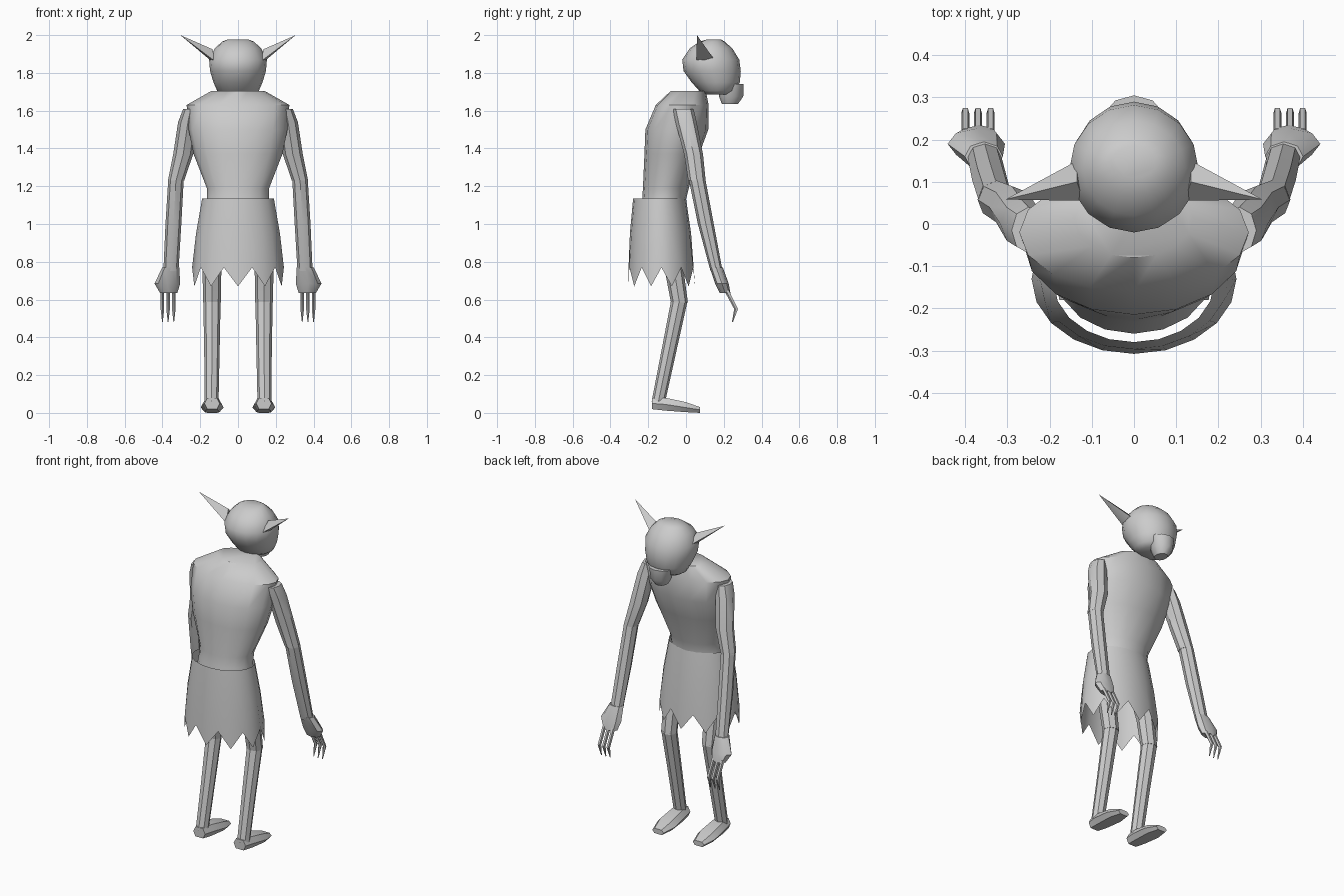
import bpy, bmesh, math

cube = bpy.data.objects.get("Cube")
if cube:
    bpy.data.objects.remove(cube, do_unlink=True)

grey = bpy.data.materials.new("plain grey")
grey.use_nodes = True
COLOUR = (0.6, 0.6, 0.6, 1)
grey.diffuse_color = COLOUR
grey.node_tree.nodes["Principled BSDF"].inputs["Base Color"].default_value = COLOUR


def finish(name, bm, angle=40):
    """Turn a bmesh into a smooth-shaded object with the grey material."""
    bmesh.ops.recalc_face_normals(bm, faces=bm.faces[:])
    mesh = bpy.data.meshes.new(name)
    bm.to_mesh(mesh)
    bm.free()
    mesh.materials.append(grey)
    ob = bpy.data.objects.new(name, mesh)
    bpy.context.collection.objects.link(ob)
    bpy.ops.object.select_all(action='DESELECT')
    ob.select_set(True)
    bpy.context.view_layer.objects.active = ob
    bpy.ops.object.shade_smooth_by_angle(angle=math.radians(angle))
    return ob


def skin(name, loops, caps=True, angle=40):
    """Bridge a series of point loops with quads."""
    bm = bmesh.new()
    rows = [[bm.verts.new(p) for p in loop] for loop in loops]
    n = len(rows[0])
    for a, b in zip(rows, rows[1:]):
        for i in range(n):
            j = (i + 1) % n
            bm.faces.new((a[i], a[j], b[j], b[i]))
    if caps:
        bm.faces.new(rows[0])
        bm.faces.new(rows[-1])
    return finish(name, bm, angle)


def oval(x, y, z, rx, ry, n):
    return [(x + rx * math.sin(2 * math.pi * i / n),
             y - ry * math.cos(2 * math.pi * i / n), z) for i in range(n)]


def body(name, rings, n, caps=True):
    """Rings given as height, rear y, front y, half width."""
    return skin(name, [oval(0, (a + b) / 2, z, w, (b - a) / 2, n)
                       for z, a, b, w in rings], caps)


def limb(name, side, rings, n=8):
    """Rings given as x, y, z, x radius, y radius."""
    return skin(name, [oval(side * x, y, z, rx, ry, n) for x, y, z, rx, ry in rings])


# Head and muzzle
body("head", [(1.685, .10, .23, .08), (1.705, .07, .262, .11), (1.75, .03, .285, .13),
              (1.81, -.013, .29, .148), (1.87, -.02, .282, .153), (1.93, .02, .245, .122),
              (1.965, .07, .205, .085), (1.977, .11, .185, .055)], 16)
body("muzzle", [(1.635, .19, .275, .035), (1.675, .175, .303, .06),
                (1.74, .18, .305, .075)], 10)

# Torso reaching down inside the skirt
body("torso", [(1.0, -.26, .0, .18), (1.13, -.232, .0, .165), (1.19, -.228, .015, .165),
               (1.37, -.22, .07, .235), (1.5, -.215, .118, .262), (1.63, -.16, .12, .272),
               (1.705, -.08, .105, .14)], 16)

# Open skirt with a ragged hem
N = 20
skirt = [oval(0, -.14, 1.135, .19, .14, N), oval(0, -.135, .95, .222, .162, N)]
hem = oval(0, -.13, .72, .243, .178, N)
skirt.append([(x, y, .77 if i % 2 else .67) for i, (x, y, z) in enumerate(hem)])
skin("skirt", skirt, caps=False)

for side, label in ((1, "left"), (-1, "right")):
    # Pointed ear
    base = [(.12, .055, 1.86), (.12, .105, 1.845), (.135, .15, 1.87), (.135, .10, 1.925)]
    bm = bmesh.new()
    ring = [bm.verts.new((side * x, y, z)) for x, y, z in base]
    tip = bm.verts.new((side * .305, .058, 2.0))
    bm.faces.new(ring)
    for i in range(4):
        bm.faces.new((ring[i], ring[(i + 1) % 4], tip))
    finish(label + "_ear", bm)

    # Arm in two pieces
    limb(label + "_upper_arm", side, [(.25, -.015, 1.61, .04, .055), (.265, 0, 1.54, .052, .056),
                                      (.29, .04, 1.37, .053, .05), (.328, .058, 1.23, .043, .046)])
    limb(label + "_forearm", side, [(.328, .058, 1.24, .041, .044), (.342, .105, 1.0, .042, .042),
                                    (.355, .162, .75, .04, .032)])

    # Hand and bent fingers
    limb(label + "_hand", side, [(.356, .16, .77, .045, .035), (.374, .19, .685, .068, .036),
                                 (.367, .207, .635, .046, .028)])
    for k, fx in enumerate((.34, .37, .40)):
        limb(f"{label}_finger_{k + 1}", side, [(fx, .215, .65, .01, .014), (fx, .266, .55, .01, .011),
                                               (fx, .246, .48, .002, .003)], 5)

    # Leg in two pieces
    limb(label + "_thigh", side, [(.125, -.12, 1.02, .06, .06), (.138, -.065, .77, .05, .05),
                                  (.138, -.035, .585, .047, .045)])
    limb(label + "_shin", side, [(.138, -.035, .595, .046, .044), (.138, -.088, .34, .041, .04),
                                 (.14, -.146, .06, .037, .036)])

    # Foot: hexagonal sections from heel to toe
    sections = []
    for y, w, low, mid, high in ((-.18, .04, .02, .05, .08), (-.11, .052, .012, .045, .08),
                                 (0, .06, .004, .028, .057), (.075, .038, 0, .016, .03)):
        shape = [(-.65, low), (.65, low), (1, mid), (.62, high), (-.62, high), (-1, mid)]
        sections.append([(side * .137 + u * w, y, z) for u, z in shape])
    skin(label + "_foot", sections, angle=30)
